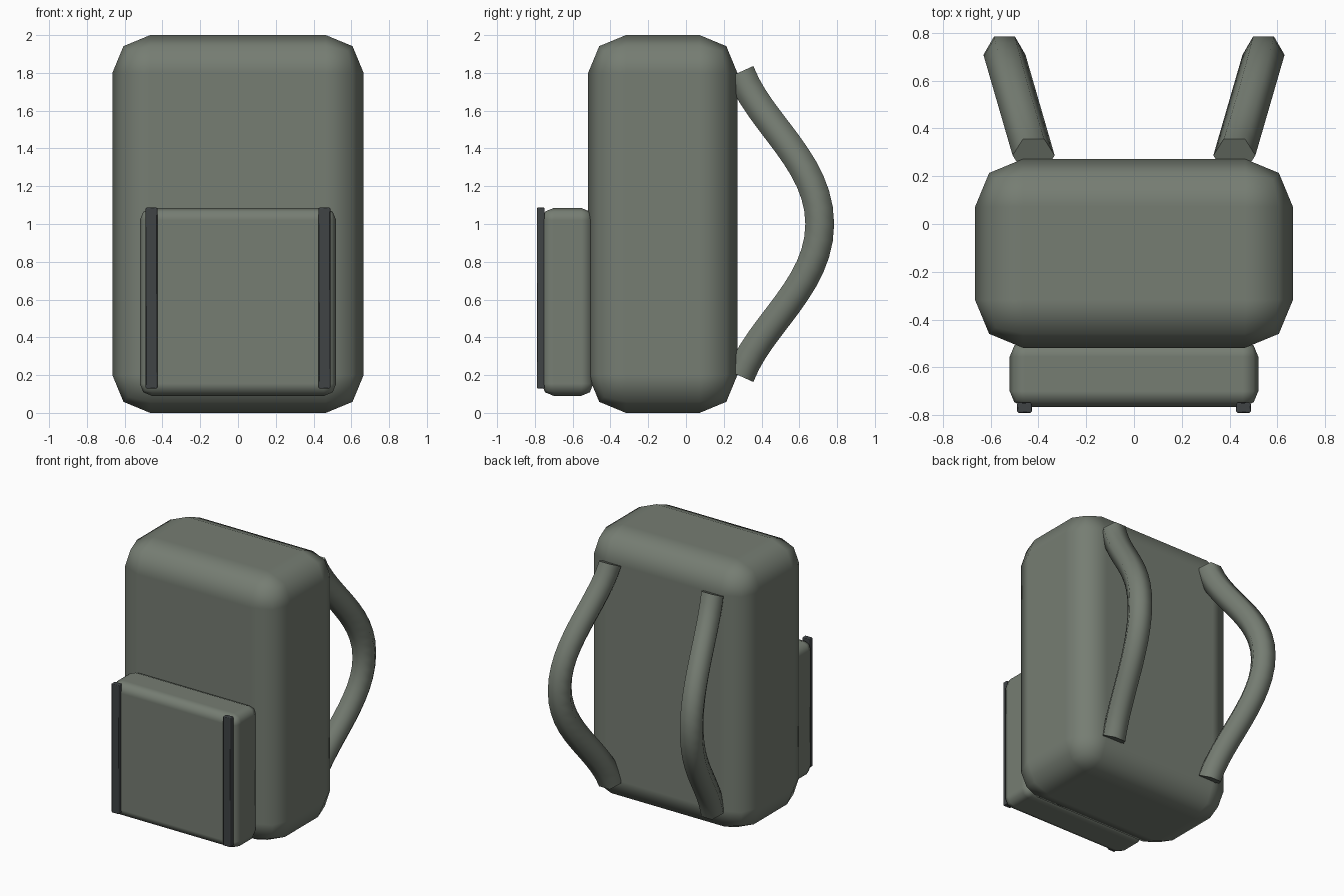
import bpy, bmesh, math
from mathutils import Vector
from mathutils.geometry import interpolate_bezier

if "Cube" in bpy.data.objects:
    bpy.data.objects.remove(bpy.data.objects["Cube"], do_unlink=True)


def material(name, color):
    mat = bpy.data.materials.new(name)
    mat.use_nodes = True
    mat.diffuse_color = (*color, 1)
    mat.node_tree.nodes["Principled BSDF"].inputs["Base Color"].default_value = (*color, 1)
    return mat


canvas = material("grey green canvas", (0.18, 0.205, 0.17))
trim = material("dark trim", (0.05, 0.056, 0.06))


def add_object(name, bm, mat):
    bmesh.ops.recalc_face_normals(bm, faces=bm.faces[:])
    mesh = bpy.data.meshes.new(name)
    bm.to_mesh(mesh)
    bm.free()
    mesh.materials.append(mat)
    obj = bpy.data.objects.new(name, mesh)
    bpy.context.collection.objects.link(obj)
    return obj


def rounded_box(name, low, high, radius, segments, mat):
    low, high = Vector(low), Vector(high)
    bm = bmesh.new()
    bmesh.ops.create_cube(bm, size=1)
    for v in bm.verts:
        v.co = (low + high) / 2 + v.co * (high - low)
    obj = add_object(name, bm, mat)
    obj.data.shade_smooth()
    bevel = obj.modifiers.new("rounded edges", "BEVEL")
    bevel.width = radius
    bevel.segments = segments
    bevel.harden_normals = True
    return obj


def strap(name, side):
    # Centre line in side view: a bow mirrored about mid height
    top = [Vector(p) for p in ((0, 0.287, 1.805), (0, 0.392, 1.53),
                               (0, 0.708, 1.33), (0, 0.708, 1.0))]
    upper = interpolate_bezier(*top, 13)
    path = upper + [Vector((0, p.y, 2 - p.z)) for p in reversed(upper[:-1])]
    bm = bmesh.new()
    rings = []
    for i, p in enumerate(path):
        tangent = (path[min(i + 1, len(path) - 1)] - path[max(i - 1, 0)]).normalized()
        normal = Vector((0, -tangent.z, tangent.y))
        x = side * (0.42 + 0.29 * (p.y - 0.287))   # splay outwards
        ring = []
        for k in range(6):
            a = k * math.pi / 3
            ring.append(bm.verts.new(Vector((x + 0.088 * math.cos(a), p.y, p.z))
                                     + normal * 0.088 * math.sin(a)))
        rings.append(ring)
    for a, b in zip(rings, rings[1:]):
        for k in range(6):
            bm.faces.new((a[k], a[(k + 1) % 6], b[(k + 1) % 6], b[k])).smooth = True
    caps = [bm.faces.new(rings[0]), bm.faces.new(rings[-1])]
    for cap in caps:
        for edge in cap.edges:
            edge.smooth = False
    return add_object(name, bm, canvas)


# Main bag and front pocket
rounded_box("bag_body", (-0.665, -0.518, 0), (0.665, 0.272, 2), 0.2, 2, canvas)
rounded_box("front_pocket", (-0.52, -0.765, 0.09), (0.52, -0.49, 1.085), 0.065, 2, canvas)

# Mirrored trim strips and shoulder straps
for label, side in (("left", 1), ("right", -1)):
    x = side * 0.458
    rounded_box(label + "_pocket_strip", (x - 0.031, -0.79, 0.128),
                (x + 0.031, -0.748, 1.087), 0.006, 1, trim)
    strap(label + "_shoulder_strap", side)
